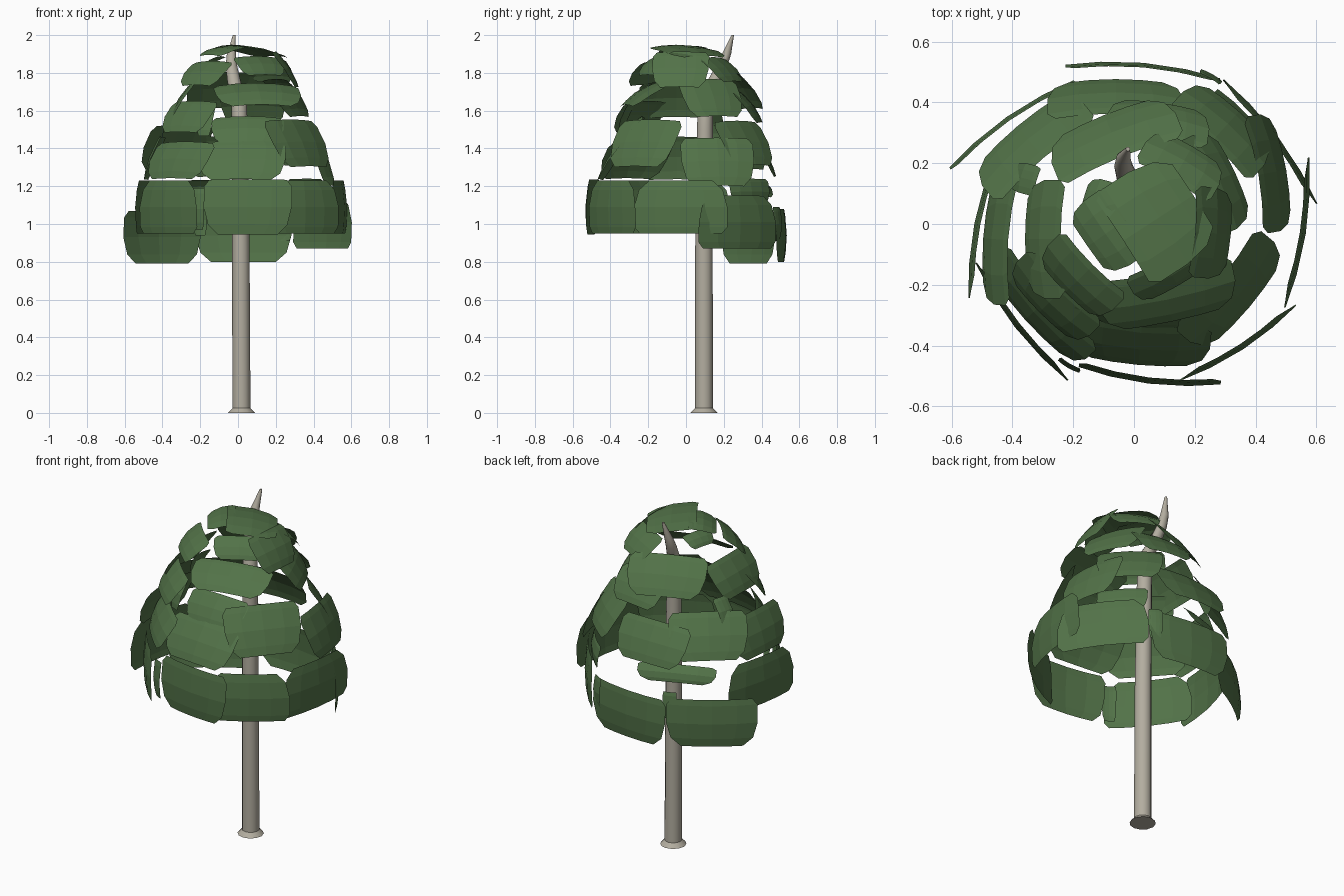
import bpy, bmesh, math
from mathutils import Vector

def mat(name, c):
    m = bpy.data.materials.new(name)
    m.diffuse_color = (*c, 1)
    return m

BARK = mat("grey_bark", (0.45, 0.42, 0.35))
LEAF = mat("leaf_green", (0.085, 0.17, 0.065))

def finish(name, bm, m):
    me = bpy.data.meshes.new(name)
    bm.to_mesh(me)
    bm.free()
    me.materials.append(m)
    ob = bpy.data.objects.new(name, me)
    bpy.context.collection.objects.link(ob)
    return ob

# Trunk: rings lofted along a path that bends back near the tip
path = [(.018, .095, 0, .072), (.018, .095, .025, .048), (.015, .095, .9, .046),
        (.01, .1, 1.5, .042), (.005, .105, 1.68, .04), (-.02, .145, 1.75, .036),
        (-.035, .19, 1.84, .03), (-.035, .215, 1.9, .024), (-.02, .247, 2.0, .007)]
bm = bmesh.new()
N = 12
rings = [[bm.verts.new((x + r*math.cos(i*math.tau/N), y + r*math.sin(i*math.tau/N), z))
          for i in range(N)] for x, y, z, r in path]
for a, b in zip(rings, rings[1:]):
    for i in range(N):
        bm.faces.new((a[i], a[(i+1) % N], b[(i+1) % N], b[i]))
bm.faces.new(rings[0][::-1])
bm.faces.new(rings[-1])
trunk = finish("trunk", bm, BARK)
bpy.context.view_layer.objects.active = trunk
trunk.select_set(True)
bpy.ops.object.shade_smooth_by_angle(angle=math.radians(40))

# Leaf plate: bowed thin patch with clipped corners, facing outward
def plate(name, c, az, elev, w, h, flip=False):
    a, e = math.radians(az), math.radians(elev)
    n = Vector((math.cos(a)*math.cos(e), math.sin(a)*math.cos(e), math.sin(e)))
    u = Vector((-math.sin(a), math.cos(a), 0))
    v = n.cross(u)
    rows = [(-1, .88), (-.75, 1), (0, 1), (.65, .9), (1, .68)]
    cols = [-1, -.55, 0, .55, 1]
    bm = bmesh.new()
    grid = []
    for t, s in rows:
        t2 = -t if flip else t
        grid.append([bm.verts.new(Vector(c) + u*(k*s*w/2) + v*(t2*h/2)
                     + n*(.015 - .028*(k*s)**2*(w/.5) - .015*t*t)) for k in cols])
    for r0, r1 in zip(grid, grid[1:]):
        for i in range(4):
            q = (r0[i], r0[i+1], r1[i+1], r1[i])
            bm.faces.new(q[::-1] if flip else q)
    finish(name, bm, LEAF)

# x, y, z, facing angle, upward tilt, width, height
skirt = [(.05, -.51, 1.09, -97, 2, .47, .29), (-.38, -.33, 1.09, 218, 2, .49, .28),
         (.35, -.40, 1.09, -57, 2, .45, .28), (.55, -.03, 1.09, -9, 2, .50, .28),
         (.46, .28, 1.01, 37, 2, .51, .28), (.03, .515, .94, 85, 0, .51, .28),
         (-.41, .34, .93, 125, 0, .50, .28), (-.51, 0, 1.09, 169, 2, .49, .28)]
middle = [(.02, -.40, 1.34, -95, 32, .46, .24), (.33, -.23, 1.43, -40, 28, .43, .28),
          (.455, .17, 1.33, 10, 20, .39, .27), (.30, .32, 1.43, 48, 30, .36, .27),
          (-.06, .42, 1.36, 90, 28, .45, .24), (-.34, .27, 1.41, 130, 30, .43, .27),
          (-.455, -.05, 1.35, 176, 20, .43, .24), (-.32, -.28, 1.34, 222, 28, .46, .22)]
upper = [(-.30, -.05, 1.66, 180, 32, .39, .22), (.05, -.29, 1.50, -92, 38, .38, .18),
         (.27, .14, 1.67, 25, 35, .34, .24),
         (.08, .34, 1.62, 82, 36, .34, .2), (-.07, .29, 1.71, 112, 38, .44, .24),
         (.11, -.24, 1.69, -78, 55, .46, .2), (-.27, -.25, 1.57, 225, 35, .34, .2)]
crown = [(.26, -.03, 1.82, -5, 32, .30, .22), (.12, -.16, 1.84, -60, 45, .28, .14),
         (-.18, -.18, 1.80, 225, 45, .30, .18), (.16, .2, 1.82, 60, 45, .28, .18),
         (.08, .02, 1.92, 33, 78, .36, .28), (-.09, -.03, 1.92, 215, 72, .26, .16)]
# Small narrow plates and strips that bridge the gaps
filler = [(-.21, -.46, 1.08, 240, 0, .08, .22), (-.2, .38, 1.19, 112, 30, .44, .10),
          (.37, .34, 1.17, 42, 5, .28, .14), (-.17, -.32, 1.55, 245, 20, .09, .18),
          (-.36, .15, 1.52, 165, 30, .1, .16), (-.13, .06, 1.86, 165, 55, .18, .1),
          (-.2, .44, 1.02, 110, 0, .08, .16), (.25, .48, 1.0, 60, 0, .08, .18)]
tiers = {"skirt": skirt, "middle": middle, "upper": upper, "crown": crown, "filler": filler}
for tier, data in tiers.items():
    for i, (x, y, z, az, el, w, h) in enumerate(data):
        plate(f"{tier}_leaf_plate_{i+1}", (x, y, z), az, el, w, h,
              flip=tier != "skirt" or i in (0, 5, 6))
